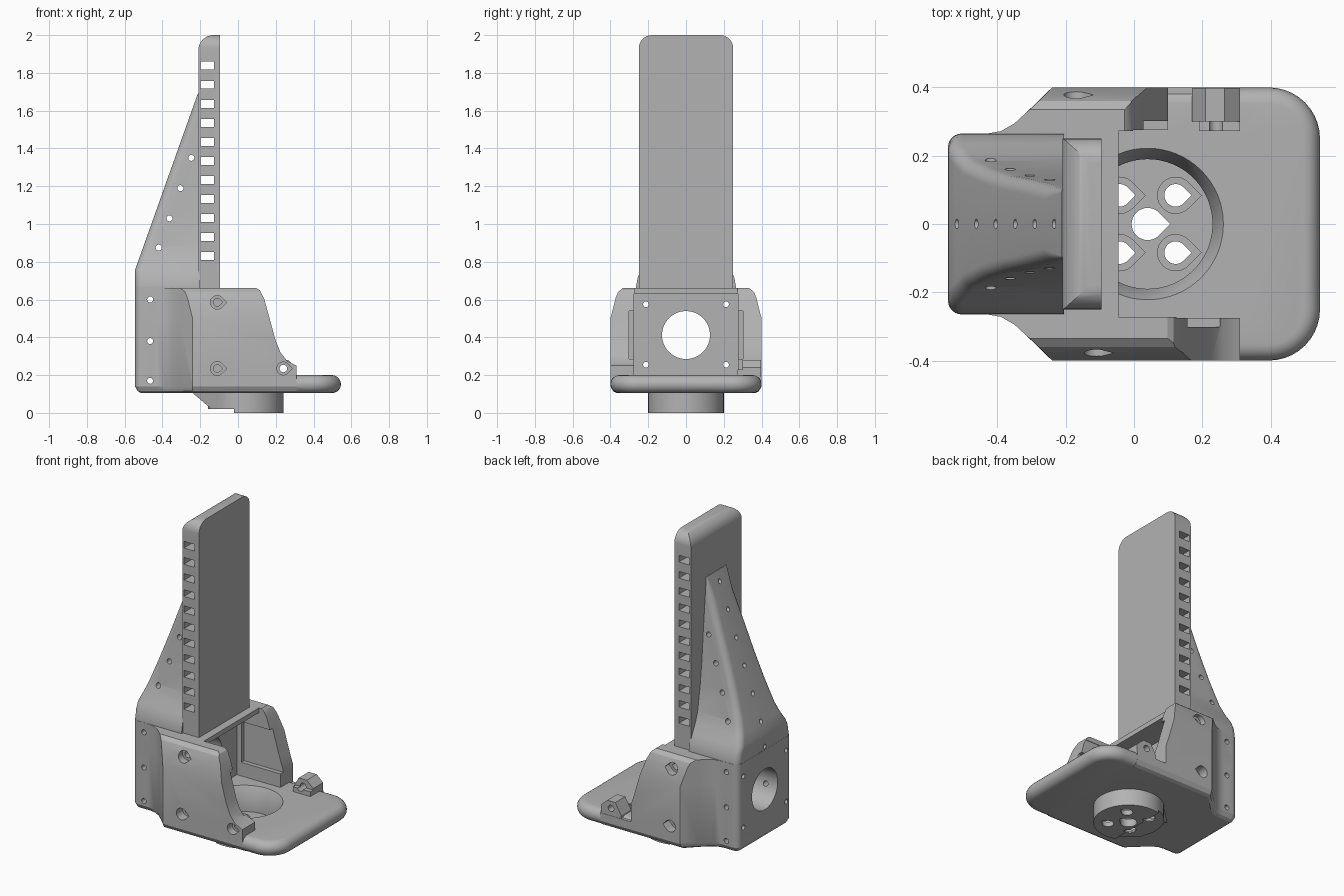
import bpy, bmesh
from math import sin, cos, pi, radians

cube = bpy.data.objects.get("Cube")
if cube:
    bpy.data.objects.remove(cube)

grey = bpy.data.materials.new("plain grey")
grey.use_nodes = True
grey.diffuse_color = (0.45, 0.45, 0.45, 1)
grey.node_tree.nodes["Principled BSDF"].inputs["Base Color"].default_value = (0.45, 0.45, 0.45, 1)


def finish(name, bm):
    bmesh.ops.recalc_face_normals(bm, faces=bm.faces)
    mesh = bpy.data.meshes.new(name)
    bm.to_mesh(mesh)
    bm.free()
    mesh.materials.append(grey)
    ob = bpy.data.objects.new(name, mesh)
    bpy.context.collection.objects.link(ob)
    return ob


def loft(name, rings):
    """Skin a stack of equal-length rings and cap both ends."""
    bm = bmesh.new()
    rows = [[bm.verts.new(p) for p in ring] for ring in rings]
    n = len(rows[0])
    for a, b in zip(rows, rows[1:]):
        for i in range(n):
            j = (i + 1) % n
            bm.faces.new((a[i], a[j], b[j], b[i]))
    bm.faces.new(rows[0])
    bm.faces.new(rows[-1])
    return finish(name, bm)


def prism(name, pts, axis, lo, hi):
    """Extrude a 2D outline along an axis."""
    place = {"x": lambda u, v, t: (t, u, v),
             "y": lambda u, v, t: (u, t, v),
             "z": lambda u, v, t: (u, v, t)}[axis]
    return loft(name, [[place(u, v, t) for u, v in pts] for t in (lo, hi)])


def box(x0, x1, y0, y1, z0, z1):
    return prism("box", [(x0, y0), (x1, y0), (x1, y1), (x0, y1)], "z", z0, z1)


def arc(cx, cy, r, a0, a1, n=8):
    return [(cx + r * cos(radians(a0 + (a1 - a0) * i / n)),
             cy + r * sin(radians(a0 + (a1 - a0) * i / n))) for i in range(n + 1)]


def circle(cx, cy, r, n=32):
    return [(cx + r * cos(2 * pi * i / n), cy + r * sin(2 * pi * i / n)) for i in range(n)]


def teardrop(cx, cy, r):
    return arc(cx, cy, r, 45, 315, 24) + [(cx + r * 1.414, cy)]


def combine(ob, tool, op="DIFFERENCE"):
    mod = ob.modifiers.new("combine", "BOOLEAN")
    mod.operation = op
    mod.solver = "EXACT"
    mod.object = tool
    bpy.context.view_layer.objects.active = ob
    bpy.ops.object.modifier_apply(modifier=mod.name)
    bpy.data.objects.remove(tool)


def mirrored(half):
    return half + [(x, -y) for x, y in reversed(half)]


# Housing: flared plan, chamfered shoulders
def housing_ring(z, hw, d=0.0):
    half = arc(-0.505, 0.225, 0.04 - d, 180, 90, 6)
    half += [(-0.43, 0.265 - d), (-0.39, 0.272 - d), (-0.35, 0.295 - d), (-0.315, 0.327 - d),
             (-0.24 - (0.4 - hw), hw - d), (0.31, hw - d)]
    return [(x, y, z) for x, y in mirrored(half)]


mount = loft("motor_mount", [
    housing_ring(0.105, 0.4, 0.032), housing_ring(0.115, 0.4, 0.014),
    housing_ring(0.14, 0.4), housing_ring(0.5, 0.4), housing_ring(0.61, 0.372),
    housing_ring(0.64, 0.36), housing_ring(0.66, 0.335)])

# Cavity, roof opening and side recesses
combine(mount, box(-0.2, 0.5, -0.275, 0.275, 0.19, 0.63))
combine(mount, box(-0.045, 0.5, -0.272, 0.272, 0.3, 0.8))
combine(mount, box(-0.17, 0.5, -0.302, 0.302, 0.285, 0.54))

# Sloping front edges of the two side walls
right_edge = [(0.08, 0.67), (0.115, 0.65), (0.14, 0.6), (0.2, 0.38), (0.225, 0.32),
              (0.26, 0.275), (0.31, 0.25), (0.4, 0.25), (0.4, 0.8), (0.08, 0.8)]
left_edge = [(-0.04, 0.67), (-0.01, 0.645), (0.01, 0.6), (0.08, 0.36), (0.1, 0.3),
             (0.1, 0.19), (0.4, 0.19), (0.4, 0.8), (-0.04, 0.8)]
combine(mount, prism("edge", right_edge, "y", -0.5, -0.1))
combine(mount, prism("edge", left_edge, "y", 0.1, 0.5))


# Base plate with rounded rim
def plate_ring(z, d):
    half = [(-0.24, 0.4 - d)] + arc(0.395, 0.25, 0.15 - d, 90, 0, 10)
    return [(x, y, z) for x, y in mirrored(half)]


rim = [(0.1525 - 0.0475 * cos(pi * i / 10), 0.0475 * (1 - sin(pi * i / 10))) for i in range(11)]
combine(mount, loft("base_plate", [plate_ring(z, d) for z, d in rim]), "UNION")

# Left clip block
combine(mount, prism("clip", [(0.17, 0.18), (0.17, 0.21), (0.21, 0.28), (0.265, 0.28),
                              (0.31, 0.24), (0.31, 0.18)], "y", 0.3, 0.398), "UNION")
combine(mount, box(0.19, 0.31, 0.272, 0.31, 0.18, 0.23), "UNION")

# Round boss below, with a chamfered point to the rear
boss = prism("boss", circle(0.04, 0, 0.2, 64), "z", 0, 0.13)
combine(boss, box(-0.3, -0.02, -0.3, 0.3, -0.1, 0.02))
bm = bmesh.new()
for s in (-1, 1):
    for p in ((-0.1, 0.14, 0.02), (-0.14, 0.1, 0.02), (-0.1, 0.14, 0.13), (0.04, 0.1, 0.02),
              (0.04, 0.1, 0.13), (-0.24, 0.003, 0.105), (-0.24, 0.003, 0.13)):
        bm.verts.new((p[0], s * p[1], p[2]))
bmesh.ops.convex_hull(bm, input=bm.verts)
combine(boss, finish("boss_point", bm), "UNION")
combine(mount, boss, "UNION")


# Tapering rear brace
def brace_ring(z, hw):
    back = -0.544 + max(0, z - 0.76) * 0.356
    r = min(0.04, (-0.205 - back) * 0.8)
    half = arc(back + r, hw - r, r, 180, 90, 6) + [(-0.205, hw)]
    return [(x, y, z) for x, y in mirrored(half)]


widths = [(0.62, 0.264), (0.67, 0.264), (0.72, 0.255), (0.76, 0.237), (0.82, 0.207), (0.88, 0.185),
          (1.03, 0.16), (1.19, 0.142), (1.35, 0.13), (1.55, 0.112), (1.69, 0.1)]
combine(mount, loft("brace", [brace_ring(z, w) for z, w in widths]), "UNION")

# Funnel recess and floor holes
funnel = [(0.21, 0.2265), (0.13, 0.19), (0.05, 0.19)]
combine(mount, loft("funnel", [[(x, y, z) for x, y in circle(0.04, 0, r, 64)] for z, r in funnel]))
combine(mount, prism("hole", teardrop(0.04, 0, 0.047), "z", -0.1, 0.1))
for x in (-0.042, 0.122):
    for y in (-0.084, 0.084):
        combine(mount, prism("hole", teardrop(x, y, 0.033), "z", -0.1, 0.1))
        combine(mount, prism("counterbore", teardrop(x, y, 0.053), "z", 0.03, 0.1))

# Large bore and corner screw holes through the back wall
combine(mount, prism("bore", circle(0, 0.412, 0.127, 48), "x", -0.7, -0.1))
for y in (-0.212, 0.212):
    for z in (0.255, 0.575):
        combine(mount, prism("hole", circle(y, z, 0.015, 16), "x", -0.7, -0.1))

# Small holes across and into the brace
for x, z in [(-0.465, 0.17), (-0.465, 0.38), (-0.465, 0.6), (-0.42, 0.875),
             (-0.363, 1.03), (-0.305, 1.19), (-0.247, 1.35)]:
    combine(mount, prism("hole", circle(x, z, 0.016, 16), "y", -0.5, 0.5))
for i in range(6):
    x = -0.52 + 0.057 * i
    z = 0.83 + 0.16 * i
    combine(mount, prism("hole", circle(0, z, 0.014, 16), "x", x - 0.1, min(x + 0.08, -0.21)))
combine(mount, prism("hole", circle(0, 0.68, 0.014, 16), "x", -0.7, -0.46))

# Bolt holes in the side walls
for side, x0 in ((-1, -0.11), (1, -0.17)):
    for z in (0.235, 0.585):
        for r, depth in ((0.036, 0.34), (0.02, 0.29)):
            lo, hi = sorted((side * depth, side * 0.5))
            combine(mount, prism("bolt", teardrop(x0, z, r), "y", lo, hi))
combine(mount, prism("bolt", teardrop(0.24, 0.235, 0.034), "y", -0.5, -0.35))
combine(mount, prism("bolt", circle(0.24, 0.235, 0.02, 20), "y", -0.5, 0.5))

# Tall column with rounded top and a ladder of slots
face = arc(0.18, 1.93, 0.07, 0, 90) + arc(-0.18, 1.93, 0.07, 90, 180) + [(-0.25, 0.64), (0.25, 0.64)]
column = prism("column", face, "x", -0.21, -0.095)
side = [(-0.05, 2.1), (-0.13, 2.0)] + arc(-0.13, 1.92, 0.08, 90, 180) + [(-0.3, 1.92), (-0.3, 2.1)]
combine(column, prism("round_over", side, "y", -0.4, 0.4))
for i in range(11):
    z = 0.83 + 0.1008 * i
    combine(column, box(-0.199, -0.126, -0.4, 0.4, z - 0.021, z + 0.021))

# Smooth curves, keep edges sharp
for ob in (mount, column):
    bpy.ops.object.select_all(action="DESELECT")
    ob.select_set(True)
    bpy.context.view_layer.objects.active = ob
    bpy.ops.object.shade_smooth_by_angle(angle=radians(28))
